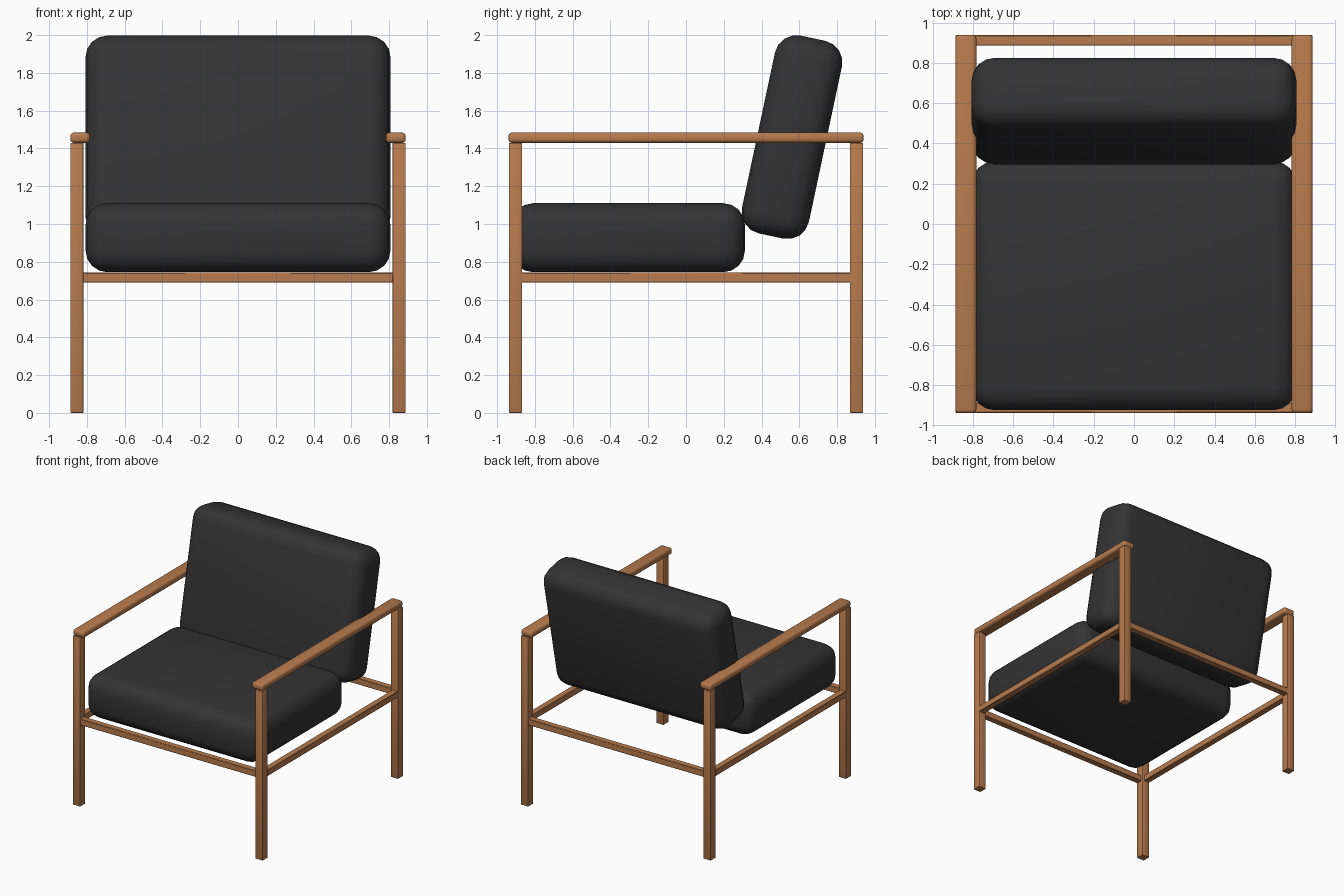
import bpy
import math

if "Cube" in bpy.data.objects:
    bpy.data.objects.remove(bpy.data.objects["Cube"])


def material(name, color):
    m = bpy.data.materials.new(name)
    m.diffuse_color = (*color, 1)
    m.use_nodes = True
    m.node_tree.nodes["Principled BSDF"].inputs["Base Color"].default_value = m.diffuse_color
    return m


WOOD = material("warm_wood", (0.48, 0.20, 0.075))
FABRIC = material("charcoal_fabric", (0.034, 0.034, 0.034))


def rounded_box(name, lo, hi, radius, segments, mat, tilt=0.0):
    """Box between two corners with rounded edges, tilted about x."""
    bpy.ops.mesh.primitive_cube_add(size=1)
    ob = bpy.context.object
    ob.name = name
    ob.scale = [b - a for a, b in zip(lo, hi)]
    bpy.ops.object.transform_apply(location=False, rotation=False, scale=True)
    ob.location = [(a + b) / 2 for a, b in zip(lo, hi)]
    ob.rotation_euler.x = tilt
    bevel = ob.modifiers.new("rounding", 'BEVEL')
    bevel.width = radius
    bevel.segments = segments
    bevel.limit_method = 'NONE'
    ob.data.materials.append(mat)
    bpy.ops.object.modifier_apply(modifier="rounding")
    bpy.ops.object.shade_smooth_by_angle(angle=math.radians(40))
    return ob


X, Y = 0.888, 0.938       # outer half width and half depth of the frame
LEG, RAIL = 0.07, 0.052   # timber thickness
RAIL_Z, ARM_Z = 0.69, 1.43


def span(sign, outer, thick):
    return sorted((sign * outer, sign * (outer - thick)))


# Legs
for sx, side in ((-1, "left"), (1, "right")):
    x0, x1 = span(sx, X, LEG)
    for sy, end in ((-1, "front"), (1, "back")):
        y0, y1 = span(sy, Y, LEG)
        rounded_box(f"{end}_{side}_leg", (x0, y0, 0), (x1, y1, ARM_Z),
                    0.005, 2, WOOD)

    # Armrests and side rails
    a0, a1 = span(sx, X, 0.105)
    rounded_box(f"{side}_armrest", (a0, -Y - 0.002, ARM_Z),
                (a1, Y + 0.002, ARM_Z + 0.054), 0.018, 3, WOOD)
    r0, r1 = span(sx, X, RAIL)
    rounded_box(f"{side}_rail", (r0, -Y + LEG - 0.003, RAIL_Z),
                (r1, Y - LEG + 0.003, RAIL_Z + RAIL), 0.003, 1, WOOD)

# Front and back rails
for sy, end in ((-1, "front"), (1, "back")):
    y0, y1 = span(sy, Y, RAIL)
    rounded_box(f"{end}_rail", (-X + LEG - 0.003, y0, RAIL_Z),
                (X - LEG + 0.003, y1, RAIL_Z + RAIL), 0.003, 1, WOOD)

# Cushions
rounded_box("seat_cushion", (-0.807, -0.925, 0.745), (0.807, 0.312, 1.11),
            0.115, 4, FABRIC)
rounded_box("back_cushion", (-0.807, 0.38, 0.925), (0.807, 0.742, 1.995),
            0.115, 4, FABRIC, -math.radians(12))
